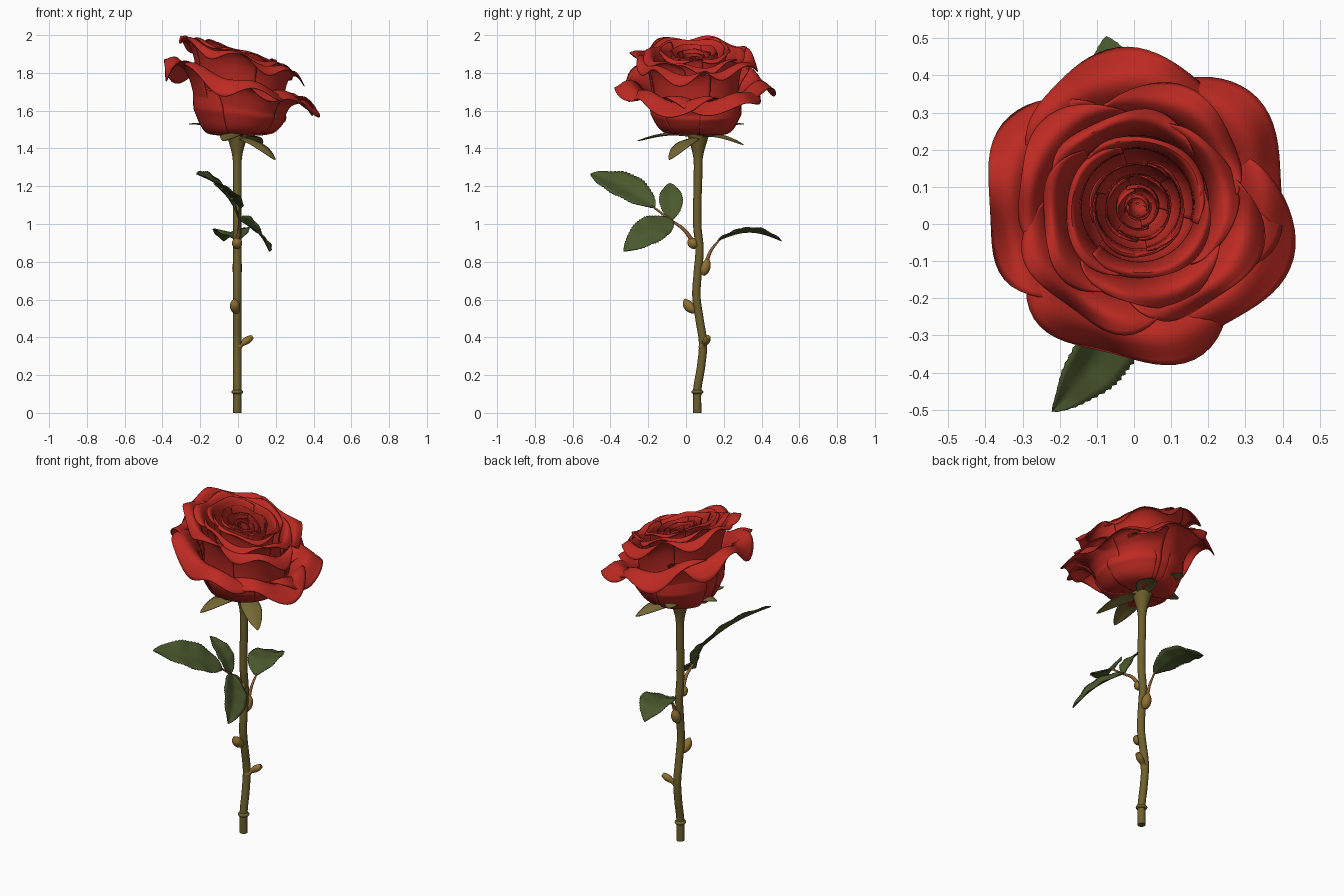
import bpy, bmesh, math
from mathutils import Vector as V

if "Cube" in bpy.data.objects:
    bpy.data.objects.remove(bpy.data.objects["Cube"])

def material(name, *rgb):
    m = bpy.data.materials.new(name)
    m.diffuse_color = (*rgb, 1)
    m.use_nodes = True
    m.node_tree.nodes["Principled BSDF"].inputs["Base Color"].default_value = m.diffuse_color
    return m

RED = material("petal red", 0.51, 0.023, 0.016)
OLIVE = material("stem olive", 0.155, 0.115, 0.025)
SEPAL = material("sepal olive", 0.18, 0.14, 0.035)
GREEN = material("leaf green", 0.07, 0.10, 0.027)
BROWN = material("stalk brown", 0.28, 0.12, 0.035)
OCHRE = material("bud ochre", 0.27, 0.16, 0.03)

def spline(pts, t):
    """Catmull-Rom through points of any dimension, t in 0..1"""
    n = len(pts) - 1
    i = min(int(t * n), n - 1)
    f = t * n - i
    p = [pts[max(0, min(n, i + k))] for k in (-1, 0, 1, 2)]
    return [0.5 * (2*b + (c - a)*f + (2*a - 5*b + 4*c - d)*f*f + (3*b - a - 3*c + d)*f**3)
            for a, b, c, d in zip(*p)]

def grid(name, fn, nu, nv, mat, closed=False, thick=0):
    """Surface fn(u, v), u and v in 0..1; closed wraps u and caps the ends"""
    bm = bmesh.new()
    cols = nu if closed else nu + 1
    rows = [[bm.verts.new(fn(i / nu, j / nv)) for i in range(cols)] for j in range(nv + 1)]
    for j in range(nv):
        for i in range(nu):
            k = (i + 1) % cols
            bm.faces.new((rows[j][i], rows[j][k], rows[j+1][k], rows[j+1][i]))
    if closed:
        bm.faces.new(rows[0][::-1])
        bm.faces.new(rows[-1])
    bmesh.ops.recalc_face_normals(bm, faces=bm.faces)
    me = bpy.data.meshes.new(name)
    bm.to_mesh(me)
    bm.free()
    me.materials.append(mat)
    ob = bpy.data.objects.new(name, me)
    bpy.context.collection.objects.link(ob)
    bpy.ops.object.select_all(action='DESELECT')
    ob.select_set(True)
    bpy.context.view_layer.objects.active = ob
    bpy.ops.object.shade_smooth_by_angle(angle=math.radians(50))
    if thick:
        s = ob.modifiers.new("thickness", 'SOLIDIFY')
        s.thickness, s.offset = thick, 0

def tube(name, path, radii, mat, sides=14, steps=24):
    """Round tube along a smooth path, radii spread evenly along it"""
    def fn(u, v):
        d = (V(spline(path, min(1, v + .01))) - V(spline(path, max(0, v - .01)))).normalized()
        e = d.cross(V((1, 0, 0))).normalized()
        w = 2 * math.pi * u
        r = max(spline([(q,) for q in radii], v)[0], .001)
        return V(spline(path, v)) + r * (e * math.cos(w) + d.cross(e) * math.sin(w))
    grid(name, fn, sides, steps, mat, closed=True)

def blade(name, base, tip, side, width, arch, mat, teeth=0.0, fold=0.12, root=0.0):
    """Leaf-shaped blade: arched midrib, folded along the middle"""
    base, tip = V(base), V(tip)
    d = tip - base
    s = V(side)
    s = (s - d * (s.dot(d) / d.length_squared)).normalized()
    n = d.cross(s).normalized()
    if n.z < 0:
        n = -n
    N = 44
    def fn(u, v):
        k = 2 * u - 1
        bulge = math.sin(math.pi * v ** .88) ** .75 if 0 < v < 1 else 0
        w = width / 2 * max(bulge, root * (1 - v), .004)
        if abs(k) > .99 and round(v * N) % 2:
            w *= 1 + teeth
        wave = .02 * width * math.sin(v * 22) * abs(k) * (teeth > 0)
        return base + d * v + s * (k * w) + n * (arch * math.sin(math.pi * v) + fold * abs(k) * w * 2 + wave)
    grid(name, fn, 8, N, mat, thick=.004)

# ---- flower: nested layers of petals, leaning toward +x ----
def petal(name, angle, half, prof, ruffle, drop, seed, spiral):
    def fn(u, v):
        k = 2 * u - 1
        t = v * (1 - drop * abs(k) ** 3)
        r, z = spline(prof, t)
        a = math.radians(angle + k * half)
        edge = t ** 5
        r += spiral * k * t + ruffle * .5 * edge * math.sin(5 * k + seed)
        z += ruffle * edge * math.sin(6.5 * k + seed * 2.3)
        x, y = r * math.cos(a), r * math.sin(a)
        z -= 0.31 * x * max(0, min(1, (z - 1.48) / .25))
        return (.01 + x, .04 + y + .015 * (1 - t), z)
    grid(name, fn, 32, 28, RED, thick=.005)

def cup(rc, rim, zb, zr, lip=.01):
    """Petal profile: round cup of radius rc flaring out to the rim, crest raised by lip"""
    w, h = rim - rc, zr - zb
    return [(.1 * rc, zb), (.7 * rc, zb + .012), (.96 * rc, zb + .095), (rc, zb + .65 * h),
            (rc + .2 * w, zr - .1 * h + lip * .5), (rc + .6 * w, zr + lip), (rim, zr)]

# name, petal angles, half width, cup radius, rim radius, base z, rim z, lip, ruffle, drop
LAYERS = [
    ("outer_petal", (25, 97, 169, 262, 328), 57, .238, .415, 1.475, 1.70, .06, .045, .22),
    ("second_petal", (60, 150, 232, 322), 58, .226, .335, 1.49, 1.86, .03, .036, .3),
    ("third_petal", (15, 105, 195, 285), 62, .195, .265, 1.5, 1.89, .015, .024, .28),
    ("fourth_petal", (60, 180, 300), 75, .155, .195, 1.53, 1.91, .01, .012, .17),
    ("inner_petal", (0, 120, 240), 78, .116, .126, 1.58, 1.905, .005, .008, .12),
    ("heart_petal", (70, 190, 310), 80, .085, .086, 1.64, 1.895, 0, .006, .1),
    ("bud_petal", (20, 200), 100, .057, .053, 1.7, 1.885, 0, .004, .07),
    ("core_petal", (90, 270), 105, .032, .03, 1.74, 1.875, 0, .002, .05),
]
for n, (name, angles, half, rc, rim, zb, zr, lip, ruffle, drop) in enumerate(LAYERS):
    for i, a in enumerate(angles):
        petal(f"{name}_{i + 1}", a, half, cup(rc, rim, zb, zr, lip), ruffle,
              drop, 1.7 * i + n, .012 if n < 4 else .006)
# short guard petals hugging the base
for i, a in enumerate((215, 128, 40)):
    petal(f"guard_petal_{i + 1}", a, 34, cup(.246, .25, 1.47, 1.665), .006, .5, i, .003)

# ---- sepals below the flower: angle, length, tip height ----
SEPALS = [(-38, .25, 1.34), (62, .27, 1.42), (112, .26, 1.53), (178, .26, 1.53), (257, .33, 1.44)]
for i, (t, l, z) in enumerate(SEPALS):
    c, s = math.cos(math.radians(t)), math.sin(math.radians(t))
    blade(f"sepal_{i + 1}", (0, .065, 1.462), (l * c, .065 + l * s, z), (-s, c, 0),
          .11, .03, SEPAL, fold=-.1, root=.5)

# ---- stem: y positions at even heights, flared top ----
STEM_Y = (.06, .06, .08, .09, .072, .055, .062, .072, .06, .06, .063, .064, .065)
tube("stem", [(-.004, y, i * 1.48 / 12) for i, y in enumerate(STEM_Y)],
     [.022] * 10 + [.023, .026, .06], OLIVE, 18, 70)
tube("lower_node_ring", [(-.004, .06, .1), (-.004, .06, .122)], (.022, .031, .031, .022), OLIVE, 14, 9)
tube("side_stub", [(-.005, .085, .345), (.02, .098, .365), (.075, .118, .402)], (.02, .02, .014, .02, .012), OCHRE)

# ---- buds and leaf stalks ----
BUD = (.013, .026, .024, .004)
tube("lower_bud", [(-.008, .055, .535), (-.016, .015, .565), (-.02, -.008, .603)], BUD, OCHRE)
tube("middle_bud", [(-.004, .085, .73), (-.004, .102, .77), (-.004, .118, .82)], BUD, OCHRE)
tube("upper_bud", [(-.004, .06, .88), (-.005, .035, .9), (-.004, .02, .93)], BUD, OCHRE)
tube("trio_stalk", [(-.004, .04, .9), (.006, -.01, .97), (.006, -.08, 1.02), (.01, -.18, 1.095)], (.012, .008, .005), BROWN, 10)
tube("single_stalk", [(-.004, .1, .77), (-.002, .13, .855), (0, .18, .92)], (.013, .008, .005), BROWN, 10)

# ---- toothed leaves ----
blade("trio_end_leaf", (.01, -.165, 1.085), (-.22, -.505, 1.265), (-.58, .66, .46), .185, .025, GREEN, .07)
blade("trio_upper_leaf", (.005, -.075, 1.02), (-.13, -.085, 1.215), (0, 1, 0), .12, .02, GREEN, .07)
blade("trio_lower_leaf", (.01, -.07, 1.018), (.165, -.33, .855), (.4, .65, -.6), .165, .025, GREEN, .07)
blade("single_leaf", (0, .17, .912), (-.075, .505, .91), (1, .2, .05), .18, .045, GREEN, .07)
